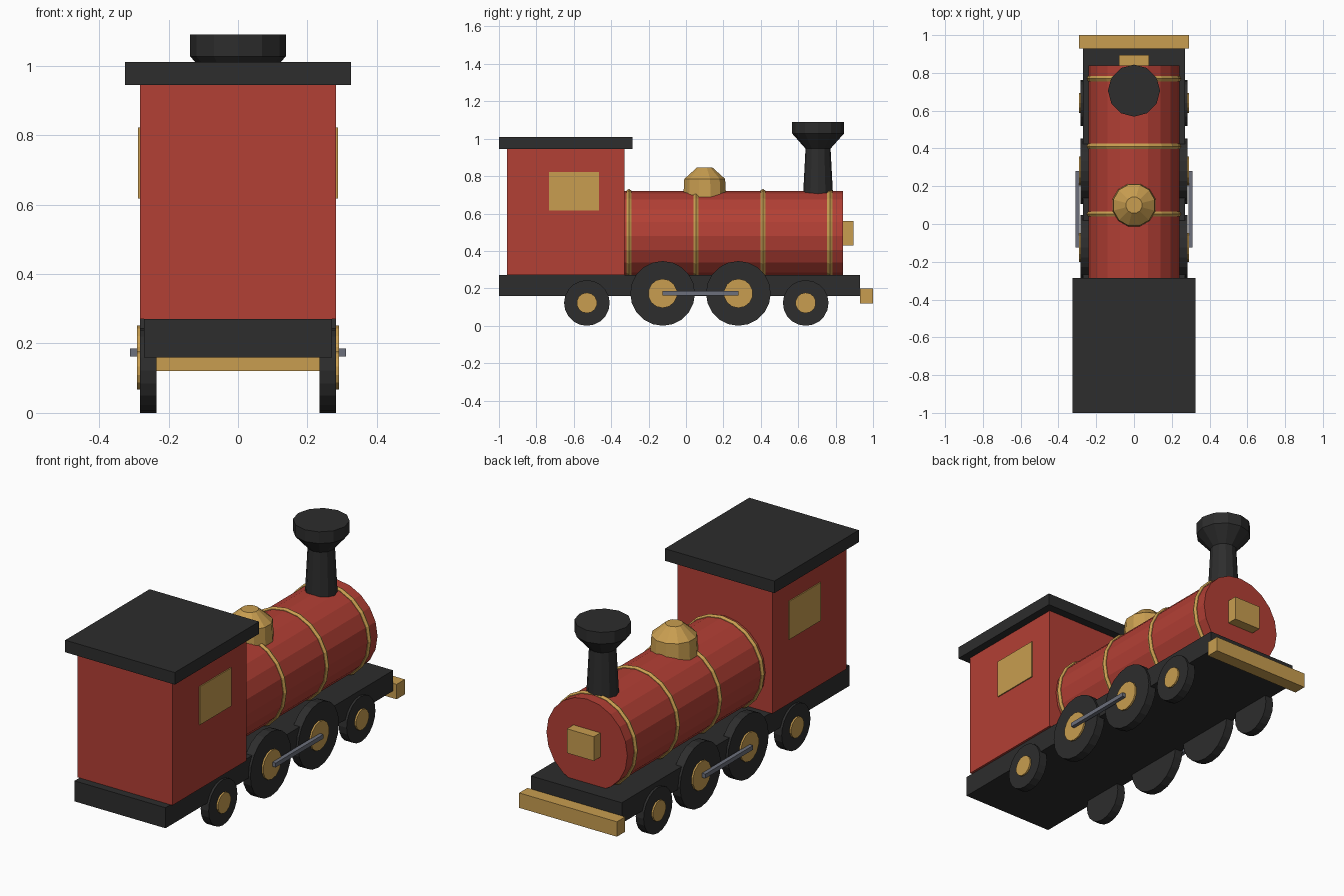
import bpy, bmesh
from math import sin, cos, pi, radians
from mathutils import Matrix

if "Cube" in bpy.data.objects:
    bpy.data.objects.remove(bpy.data.objects["Cube"], do_unlink=True)


def material(name, rgb):
    m = bpy.data.materials.new(name)
    m.use_nodes = True
    m.diffuse_color = (*rgb, 1)
    m.node_tree.nodes["Principled BSDF"].inputs["Base Color"].default_value = (*rgb, 1)
    return m


RED = material("red paint", (0.45, 0.05, 0.035))
BLACK = material("black iron", (0.026, 0.026, 0.026))
GOLD = material("brass", (0.58, 0.34, 0.08))
STEEL = material("steel", (0.15, 0.16, 0.2))


def finish(name, bm, mat):
    bmesh.ops.recalc_face_normals(bm, faces=bm.faces)
    mesh = bpy.data.meshes.new(name)
    bm.to_mesh(mesh)
    bm.free()
    mesh.materials.append(mat)
    ob = bpy.data.objects.new(name, mesh)
    bpy.context.collection.objects.link(ob)
    return ob


def box(name, mat, x, y, z):
    """Box from (low, high) ranges on each axis."""
    bm = bmesh.new()
    bmesh.ops.create_cube(bm, size=1)
    for v in bm.verts:
        v.co = [r[0] + (c + 0.5) * (r[1] - r[0]) for c, r in zip(v.co, (x, y, z))]
    return finish(name, bm, mat)


def lathe(name, mat, profile, sides, place, axis="Z", phase=0, closed=False):
    """Turn (radius, height) points around an axis; closed makes a ring."""
    bm = bmesh.new()
    rings = [[bm.verts.new((r * cos(a), r * sin(a), h))
              for a in (phase + 2 * pi * i / sides for i in range(sides))]
             for r, h in profile]
    pairs = list(zip(rings, rings[1:]))
    if closed:
        pairs.append((rings[-1], rings[0]))
    else:
        bm.faces.new(rings[0])
        bm.faces.new(rings[-1])
    for a, b in pairs:
        for i in range(sides):
            j = (i + 1) % sides
            bm.faces.new((a[i], a[j], b[j], b[i]))
    turn = {"Z": Matrix(), "X": Matrix.Rotation(pi / 2, 4, "Y"),
            "Y": Matrix.Rotation(-pi / 2, 4, "X")}[axis]
    bm.transform(Matrix.Translation(place) @ turn)
    return finish(name, bm, mat)


# Chassis, cab and buffer beam
box("chassis", BLACK, (-0.27, 0.27), (-1, 0.93), (0.16, 0.27))
box("cab", RED, (-0.282, 0.282), (-0.958, -0.33), (0.27, 0.945))
box("cab_roof", BLACK, (-0.325, 0.325), (-1, -0.285), (0.945, 1.01))
box("buffer_beam", GOLD, (-0.29, 0.29), (0.93, 1), (0.12, 0.2))

# Boiler, its bands and the lamp
lathe("boiler", RED, [(0.24, -0.34), (0.24, 0.84)], 20, (0, 0, 0.48), "Y")
section = [(0.235 + 0.016 * cos(k * pi / 3), 0.016 * sin(k * pi / 3)) for k in range(6)]
for n in range(4):
    lathe("boiler_band", GOLD, section, 20, (0, -0.305 + 0.358 * n, 0.48), "Y", closed=True)
box("lamp", GOLD, (-0.08, 0.08), (0.835, 0.895), (0.43, 0.56))

# Dome and chimney
lathe("steam_dome", GOLD, [(0.12, 0.66), (0.113, 0.785), (0.044, 0.845)], 12,
      (0, 0.1, 0), phase=radians(15))
lathe("chimney", BLACK, [(0.082, 0.66), (0.067, 0.947), (0.138, 1.027), (0.138, 1.09)],
      12, (0, 0.706, 0))

# Running gear and windows on both sides
for side, s in (("left", 1), ("right", -1)):
    for kind, y, r, hub in (("driving", -0.125, 0.173, 0.078), ("driving", 0.28, 0.173, 0.078),
                            ("small", -0.53, 0.122, 0.055), ("small", 0.64, 0.122, 0.055)):
        lathe(f"{side}_{kind}_wheel", BLACK, [(r, s * 0.235), (r, s * 0.282)], 20,
              (0, y, r), "X")
        lathe(f"{side}_{kind}_hub", GOLD, [(hub, s * 0.26), (hub, s * 0.291)], 14,
              (0, y, r), "X")
    box(f"{side}_coupling_rod", STEEL, (s * 0.288, s * 0.311), (-0.125, 0.28), (0.163, 0.186))
    box(f"{side}_window", GOLD, (s * 0.28, s * 0.288), (-0.733, -0.465), (0.617, 0.822))
